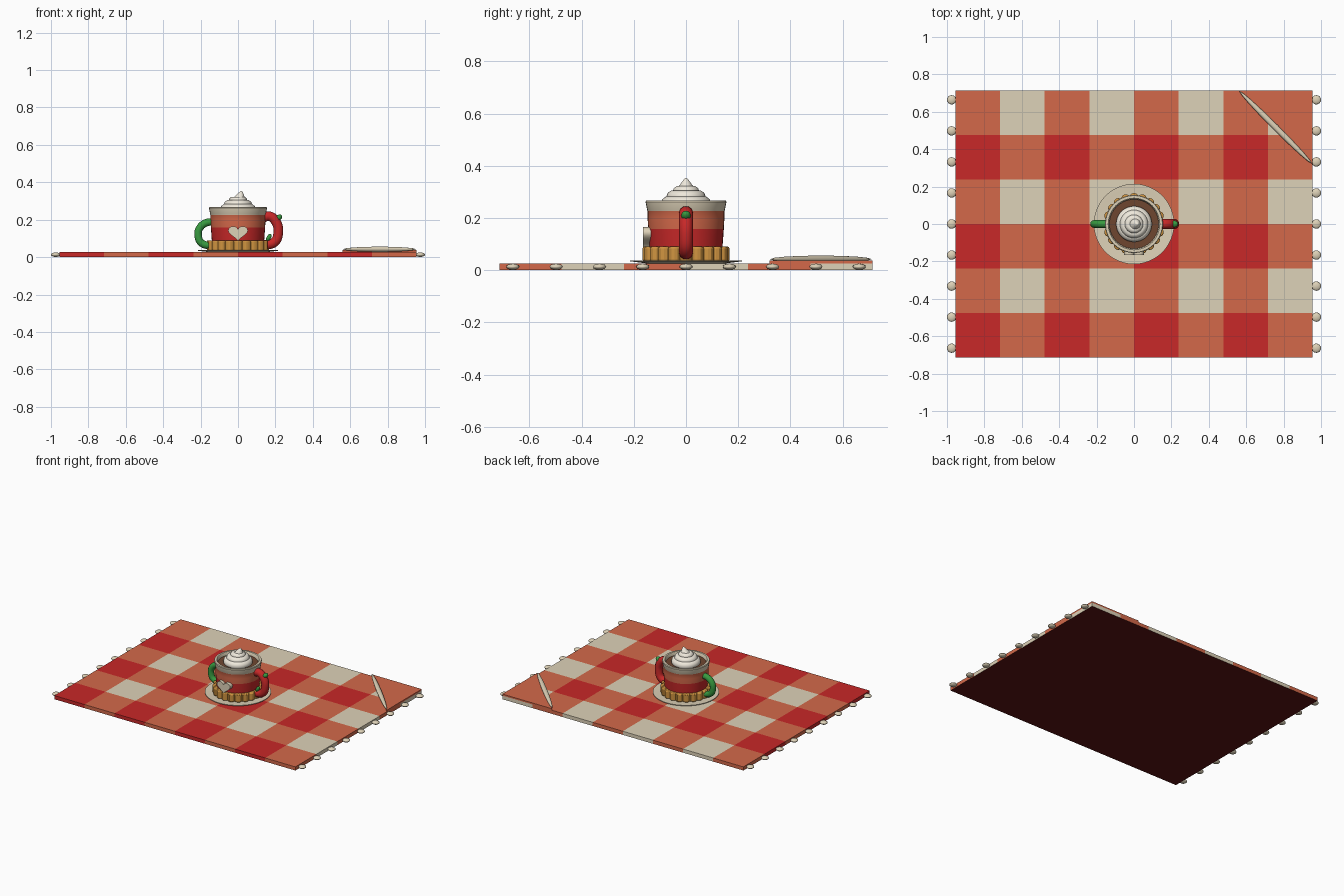
import bpy, bmesh, math
from mathutils import Vector

if "Cube" in bpy.data.objects:
    bpy.data.objects.remove(bpy.data.objects["Cube"])

def mat(name, hexa):
    m = bpy.data.materials.new(name)
    c = [int(hexa[i:i + 2], 16) / 255 for i in (0, 2, 4)]
    m.diffuse_color = [((v + .055) / 1.055) ** 2.4 if v > .04 else v / 12.92 for v in c] + [1]
    m.use_nodes = True
    m.node_tree.nodes["Principled BSDF"].inputs["Base Color"].default_value = m.diffuse_color
    return m

RED, ORANGE = mat("red", "C82828"), mat("orange", "D4694A")
CREAM, DARK = mat("cream", "DED2B8"), mat("dark_red", "5A1212")
GOLD, GREEN = mat("biscuit", "D09440"), mat("green", "389A40")
COCOA, WHIP = mat("cocoa", "6E4630"), mat("whipped_cream", "EFE9DC")

def finish(bm, name, mats, smooth=True):
    bmesh.ops.recalc_face_normals(bm, faces=bm.faces)
    me = bpy.data.meshes.new(name)
    bm.to_mesh(me)
    bm.free()
    ob = bpy.data.objects.new(name, me)
    bpy.context.collection.objects.link(ob)
    for m in mats:
        me.materials.append(m)
    if smooth:
        select(ob)
        bpy.ops.object.shade_smooth_by_angle(angle=math.radians(35))
    return ob

def select(ob):
    bpy.ops.object.select_all(action='DESELECT')
    ob.select_set(True)
    bpy.context.view_layer.objects.active = ob

def lathe(name, profile, mats, ids=None, n=40):
    """Revolve (radius, z) points; ids gives a material slot per band."""
    bm = bmesh.new()
    rings = []
    for r, z in profile:
        if r == 0:
            rings.append([bm.verts.new((0, 0, z))] * n)
        else:
            rings.append([bm.verts.new((r * math.cos(k * math.tau / n),
                                        r * math.sin(k * math.tau / n), z)) for k in range(n)])
    for b, (lo, hi) in enumerate(zip(rings, rings[1:])):
        for k in range(n):
            j = (k + 1) % n
            f = bm.faces.new(dict.fromkeys((lo[k], lo[j], hi[j], hi[k])))
            f.material_index = ids[b] if ids else 0
    return finish(bm, name, mats)

def ellipsoid(name, loc, scale, m, rot=(0, 0, 0), seg=16):
    bpy.ops.mesh.primitive_uv_sphere_add(segments=seg, ring_count=seg // 2, location=loc, rotation=rot)
    ob = bpy.context.object
    ob.name, ob.scale = name, scale
    ob.data.materials.append(m)
    bpy.ops.object.shade_smooth()
    return ob

def tube(name, pts, radius, m):
    cu = bpy.data.curves.new(name, 'CURVE')
    cu.dimensions, cu.bevel_depth, cu.bevel_resolution = '3D', radius, 3
    cu.resolution_u, cu.use_fill_caps = 5, True
    sp = cu.splines.new('BEZIER')
    sp.bezier_points.add(len(pts) - 1)
    for p, (x, z) in zip(sp.bezier_points, pts):
        p.co = (x, 0, z)
        p.handle_left_type = p.handle_right_type = 'AUTO'
    ob = bpy.data.objects.new(name, cu)
    bpy.context.collection.objects.link(ob)
    cu.materials.append(m)
    select(ob)
    bpy.ops.object.convert(target='MESH')

def prism(name, pts, m, smooth=False):
    """Solid between two matching outlines."""
    bm = bmesh.new()
    a, b = [[bm.verts.new(p) for p in loop] for loop in pts]
    bm.faces.new(a)
    bm.faces.new(b)
    for i in range(len(a)):
        j = (i + 1) % len(a)
        bm.faces.new((a[i], a[j], b[j], b[i]))
    return finish(bm, name, [m], smooth)

# Gingham cloth: checked top and rim, dark underside
W, D, T = .955, .715, .026
bm = bmesh.new()
bmesh.ops.create_grid(bm, x_segments=8, y_segments=6, size=1)
for v in bm.verts:
    v.co = (v.co.x * W, v.co.y * D, T)
for f in bm.faces:
    c = f.calc_center_median()
    f.material_index = int((c.x + W) / (W / 4)) % 2 + int((c.y + D) / (D / 3)) % 2
cloth = finish(bm, "picnic_cloth", [RED, ORANGE, CREAM, DARK, DARK, DARK], False)
s = cloth.modifiers.new("thickness", 'SOLIDIFY')
s.thickness, s.offset, s.material_offset = T, -1, 3

# Tassel beads on both short ends
for side in (-1, 1):
    for i in range(-4, 5):
        ellipsoid("tassel", (side * .975, i * .166, .013), (.025, .025, .012), CREAM)

# Folded corner with a rolled crease
tri = [(.56, D), (W, .32), (W, D)]
prism("folded_corner", [[(x, y, z) for x, y in tri] for z in (T, .037)], ORANGE)
ellipsoid("fold_crease", (.757, .517, .042), (.275, .016, .014), CREAM, (0, 0, -math.pi / 4))

# Saucer
lathe("saucer", [(0, .026), (.15, .026), (.215, .034), (.215, .038), (.19, .037), (.15, .033), (0, .033)],
      [CREAM], n=48)

# Mug with coloured bands, rim and hollow inside
lathe("mug", [(0, .033), (.135, .033), (.14, .09), (.145, .158), (.147, .195), (.147, .226), (.149, .23),
              (.155, .262), (.152, .267), (.138, .267), (.132, .255), (.13, .22)],
      [RED, ORANGE, CREAM], [0, 0, 0, 1, 1, 2, 2, 2, 2, 2, 2])
lathe("cocoa", [(0, .245), (.133, .245)], [COCOA])

# Ring of upright biscuits around the base
lathe("biscuit_band", [(.13, .034), (.15, .034), (.15, .084), (.13, .084)], [GOLD])
for i in range(20):
    a = i * math.tau / 20
    bpy.ops.mesh.primitive_cylinder_add(vertices=12, radius=.024, depth=.056,
                                        location=(.142 * math.cos(a), .142 * math.sin(a), .062))
    ob = bpy.context.object
    ob.name = "biscuit"
    ob.data.materials.append(GOLD)
    b = ob.modifiers.new("soft_edge", 'BEVEL')
    b.width, b.segments = .006, 2
    bpy.ops.object.shade_smooth_by_angle()

# Whipped cream swirl with a leaning tip
for r, t, z in ((.068, .028, .256), (.05, .026, .28), (.03, .02, .303)):
    bpy.ops.mesh.primitive_torus_add(major_radius=r, minor_radius=t, major_segments=32,
                                     minor_segments=10, location=(0, 0, z))
    bpy.context.object.name = "cream_ring"
    bpy.context.object.data.materials.append(WHIP)
    bpy.ops.object.shade_smooth()
tip = lathe("cream_tip", [(.04, .27), (.038, .305), (.03, .318), (.018, .335), (.008, .349), (0, .355)],
            [WHIP], n=24)
for v in tip.data.vertices:
    v.co.x += max(0, v.co.z - .30) * .35

# Handles: red pepper-like on the right, green on the left
tube("red_handle", [(.13, .21), (.17, .218), (.205, .185), (.215, .13), (.195, .08), (.135, .064)], .027, RED)
ellipsoid("handle_cap", (.215, 0, .209), (.024, .019, .016), GREEN, (0, math.radians(-35), 0), 12)
ellipsoid("handle_leaf", (.165, -.012, .105), (.012, .014, .022), GREEN, (0, math.radians(30), 0), 12)
tube("green_handle", [(-.13, .188), (-.17, .184), (-.205, .155), (-.213, .115), (-.195, .075), (-.13, .06)],
     .021, GREEN)

# Heart on the front
heart = []
for i in range(32):
    t = i * math.tau / 32
    heart.append((.0033 * 16 * math.sin(t) ** 3,
                  .132 + .0028 * (13 * math.cos(t) - 5 * math.cos(2 * t) - 2 * math.cos(3 * t) - math.cos(4 * t))))
h = prism("heart", [[(x, y, z) for x, z in heart] for y in (-.165, -.13)], CREAM, True)
